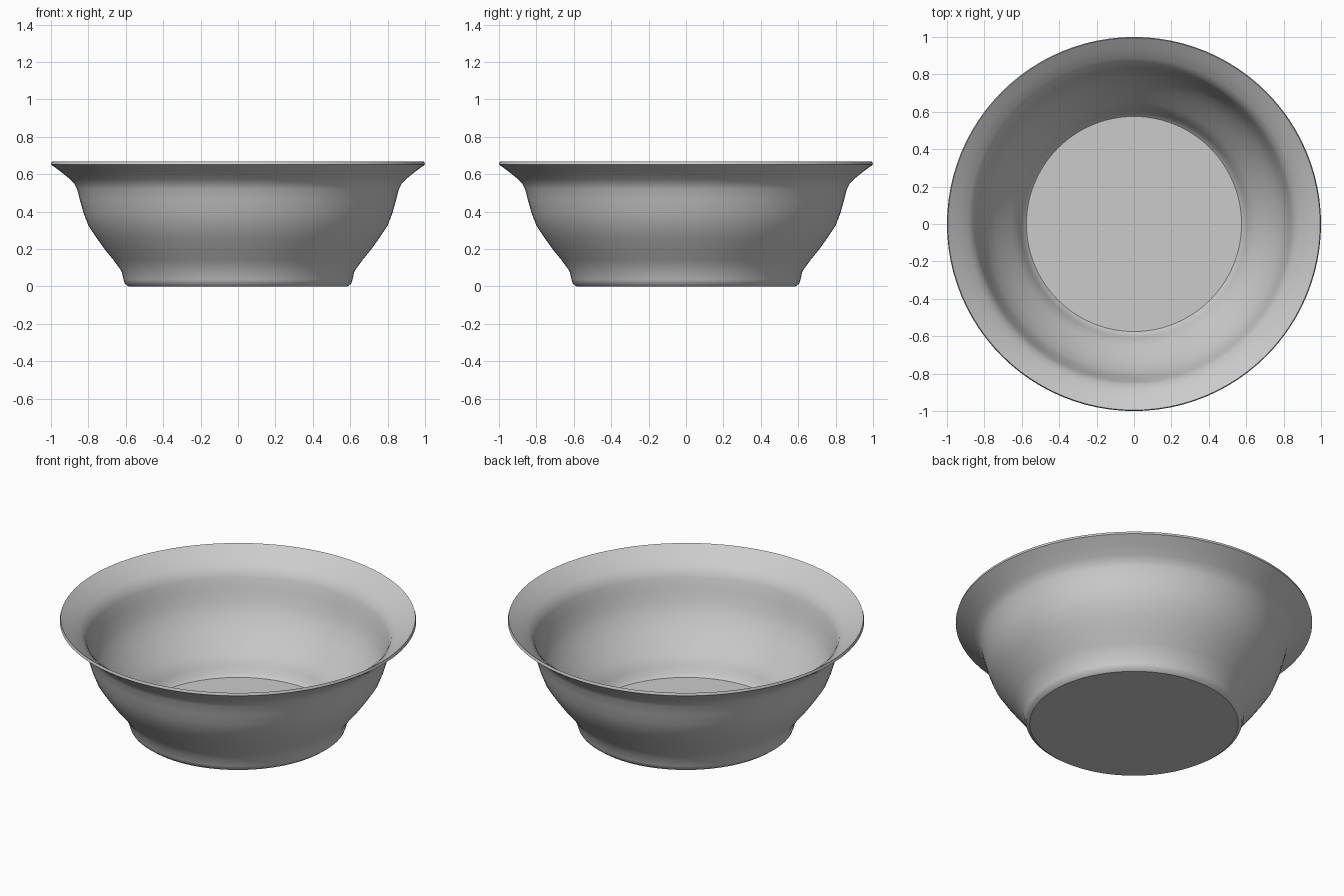
import bpy, bmesh, math

if "Cube" in bpy.data.objects:
    bpy.data.objects.remove(bpy.data.objects["Cube"])

SEGMENTS = 96

# Bowl wall profile (radius, height): underside, outer wall, lip, inner wall, floor
PROFILE = [
    (0.585, 0.0), (0.605, 0.015), (0.612, 0.035), (0.622, 0.08),
    (0.665, 0.14), (0.71, 0.195), (0.757, 0.26), (0.80, 0.325), (0.825, 0.39),
    (0.845, 0.46), (0.86, 0.52), (0.875, 0.55), (0.90, 0.575), (0.95, 0.615),
    (1.0, 0.652), (0.995, 0.668),
    (0.94, 0.63), (0.888, 0.59), (0.86, 0.56), (0.845, 0.525),
    (0.83, 0.465), (0.81, 0.395), (0.785, 0.332), (0.742, 0.267),
    (0.695, 0.202), (0.65, 0.147), (0.607, 0.088), (0.595, 0.05), (0.575, 0.032),
]

grey = bpy.data.materials.new("light_grey")
grey.diffuse_color = (0.6, 0.6, 0.6, 1)
grey.use_nodes = True
grey.node_tree.nodes["Principled BSDF"].inputs["Base Color"].default_value = grey.diffuse_color

# Revolve the profile and close it with flat discs under and inside
bm = bmesh.new()
rings = []
for r, z in PROFILE:
    rings.append([bm.verts.new((r * math.cos(2 * math.pi * i / SEGMENTS),
                                r * math.sin(2 * math.pi * i / SEGMENTS), z))
                  for i in range(SEGMENTS)])
for a, b in zip(rings, rings[1:]):
    for i in range(SEGMENTS):
        j = (i + 1) % SEGMENTS
        bm.faces.new((a[i], a[j], b[j], b[i]))
bm.faces.new(rings[0][::-1])
bm.faces.new(rings[-1])
bmesh.ops.recalc_face_normals(bm, faces=bm.faces)

mesh = bpy.data.meshes.new("bowl")
bm.to_mesh(mesh)
bm.free()
mesh.materials.append(grey)
bowl = bpy.data.objects.new("bowl", mesh)
bpy.context.collection.objects.link(bowl)

# Smooth wall, crisp lip and base edges
bpy.context.view_layer.objects.active = bowl
bowl.select_set(True)
bpy.ops.object.shade_smooth_by_angle(angle=math.radians(35))
